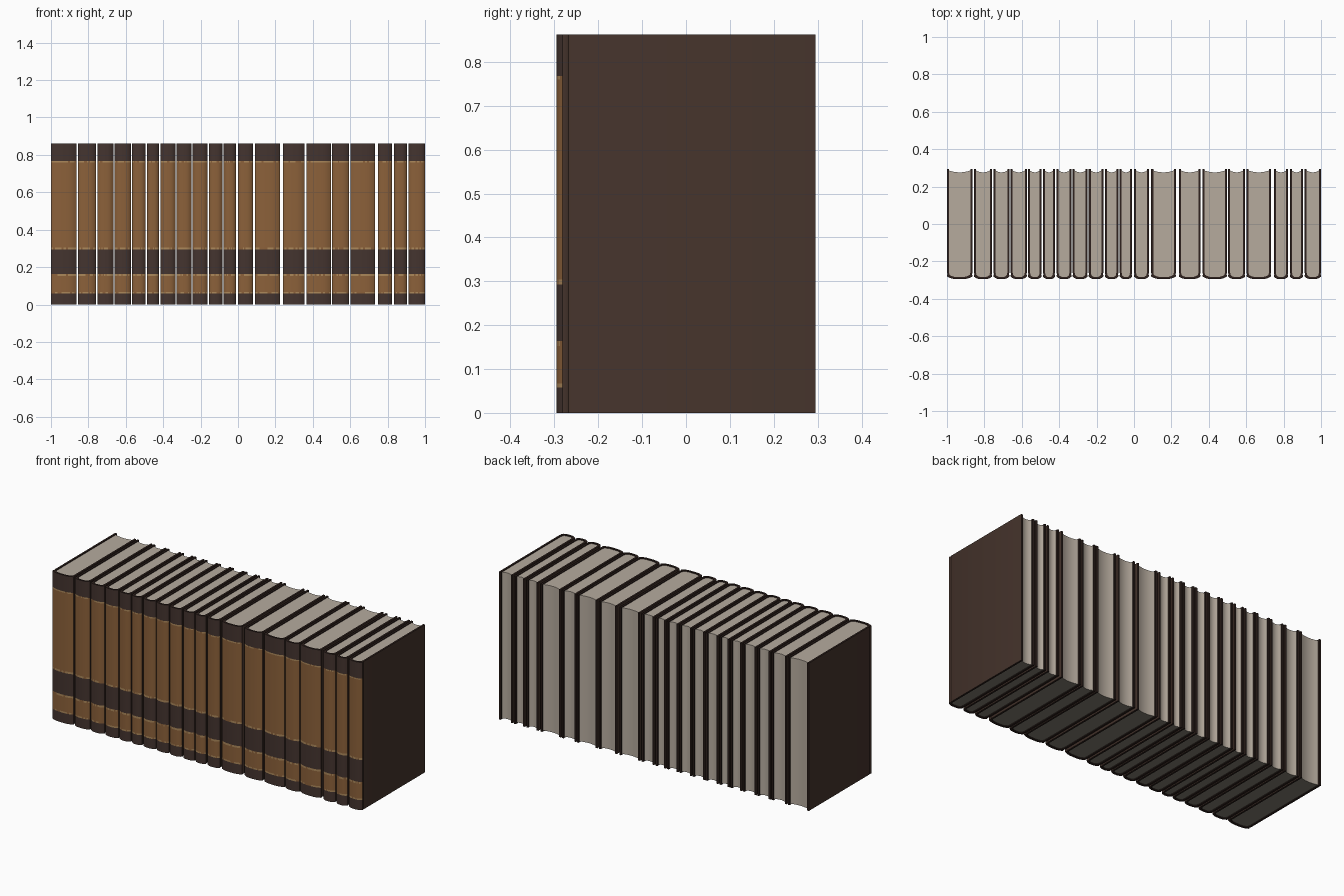
import bpy
import bmesh
import random

random.seed(4)
cube = bpy.data.objects.get("Cube")
if cube:
    bpy.data.objects.remove(cube, do_unlink=True)

HEIGHT, BACK, BOARD = 0.862, 0.295, 0.011
COLUMNS = 12


def material(name, *rgb):
    """Flat material from 0-255 display values, converted to linear."""
    lin = [((c / 255 + 0.055) / 1.055) ** 2.4 for c in rgb] + [1]
    mat = bpy.data.materials.new(name)
    mat.use_nodes = True
    mat.diffuse_color = lin
    bsdf = mat.node_tree.nodes["Principled BSDF"]
    bsdf.inputs["Base Color"].default_value = lin
    bsdf.inputs["Roughness"].default_value = 0.9
    return mat


BOARDS, EDGE, DARK, TAN, GOLD = range(5)
cover_mats = [material("board brown", 70, 52, 44), material("edge dark brown", 46, 33, 29),
              material("spine dark brown", 68, 52, 47), material("spine tan leather", 140, 97, 58),
              material("worn gold line", 172, 136, 90)]
page_mats = [material("paper", 182, 171, 158), material("shadowed paper", 128, 123, 112)]

# Spine bands from the bottom up: (top height, colour)
BANDS = [(0.058, DARK), (0.067, GOLD), (0.153, TAN), (0.164, GOLD), (0.293, DARK),
         (0.304, GOLD), (0.76, TAN), (0.768, GOLD), (HEIGHT, DARK)]
LEVELS = [0] + [top for top, _ in BANDS]


def extrude_ring(bm, ring, levels):
    """Stack a closed outline through the heights; returns vertex rows and wall faces."""
    rows = [[bm.verts.new((x, y, z)) for x, y in ring] for z in levels]
    walls, n = [], len(ring)
    for a, b in zip(rows, rows[1:]):
        walls.append([bm.faces.new((a[i], a[(i + 1) % n], b[(i + 1) % n], b[i]))
                      for i in range(n)])
    return rows, walls


def finish(bm, name, mats, x):
    bmesh.ops.recalc_face_normals(bm, faces=bm.faces)
    mesh = bpy.data.meshes.new(name)
    bm.to_mesh(mesh)
    bm.free()
    for mat in mats:
        mesh.materials.append(mat)
    mesh.shade_smooth()
    mesh.set_sharp_from_angle(angle=0.6)
    obj = bpy.data.objects.new(name, mesh)
    obj.location.x = x
    bpy.context.collection.objects.link(obj)


def cover_path(w, inset):
    """Open path: left board, hinge groove, rounded spine, right board."""
    hw = w - inset
    side = [(hw, BACK), (hw, -0.262), (hw - 0.003, -0.268), (hw, -0.274)]
    us = [-1 + 2 * i / COLUMNS for i in range(COLUMNS + 1)]
    arc = [(hw * u, -0.281 + inset - 0.014 * (1 - abs(u) ** 3)) for u in us]
    return [(-x, y) for x, y in side] + arc + side[::-1]


def cover(number, x, w):
    bm = bmesh.new()
    outer, inner = cover_path(w, 0), cover_path(w, BOARD)
    n = len(outer)
    rows, walls = extrude_ring(bm, outer + inner[::-1], LEVELS)
    for faces, (_, colour) in zip(walls, BANDS):
        for i, face in enumerate(faces):
            if i >= n - 1:
                face.material_index = EDGE
            elif 4 <= i < 4 + COLUMNS:
                # Gold is worn away here and there
                worn = colour == GOLD and random.random() < 0.3
                face.material_index = TAN if worn else colour
    # Top and bottom rims of the wrap
    for row in (rows[0], rows[-1]):
        for i in range(n - 1):
            rim = bm.faces.new((row[i], row[i + 1], row[-2 - i], row[-1 - i]))
            rim.material_index = EDGE
    finish(bm, f"book_cover_{number}", cover_mats, x)


def pages(number, x, w):
    bm = bmesh.new()
    hw = w - BOARD + 0.001
    # Hollow fore-edge at the back
    back = [(hw * u, 0.276 + 0.01 * u * u) for u in (1, 0.66, 0.33, 0, -0.33, -0.66, -1)]
    ring = back + [(-hw, -0.272), (-hw * 0.6, -0.283), (hw * 0.6, -0.283), (hw, -0.272)]
    rows, _ = extrude_ring(bm, ring, (0.005, HEIGHT - 0.005))
    bm.faces.new(rows[1])
    bm.faces.new(rows[0]).material_index = 1
    finish(bm, f"book_pages_{number}", page_mats, x)


# Seams between neighbouring books: (centre, gap)
SEAMS = [(-1, 0), (-.86, .008), (-.755, .007), (-.663, .007), (-.57, .006), (-.49, .007),
         (-.418, .008), (-.331, .006), (-.245, .006), (-.16, .008), (-.08, .007),
         (-.005, .01), (.086, .012), (.232, .016), (.361, .011), (.5, .006),
         (.598, .007), (.74, .015), (.829, .009), (.908, .009), (1, 0)]

for number, ((a, ga), (b, gb)) in enumerate(zip(SEAMS, SEAMS[1:]), 1):
    left, right = a + ga / 2, b - gb / 2
    cover(number, (left + right) / 2, (right - left) / 2)
    pages(number, (left + right) / 2, (right - left) / 2)
